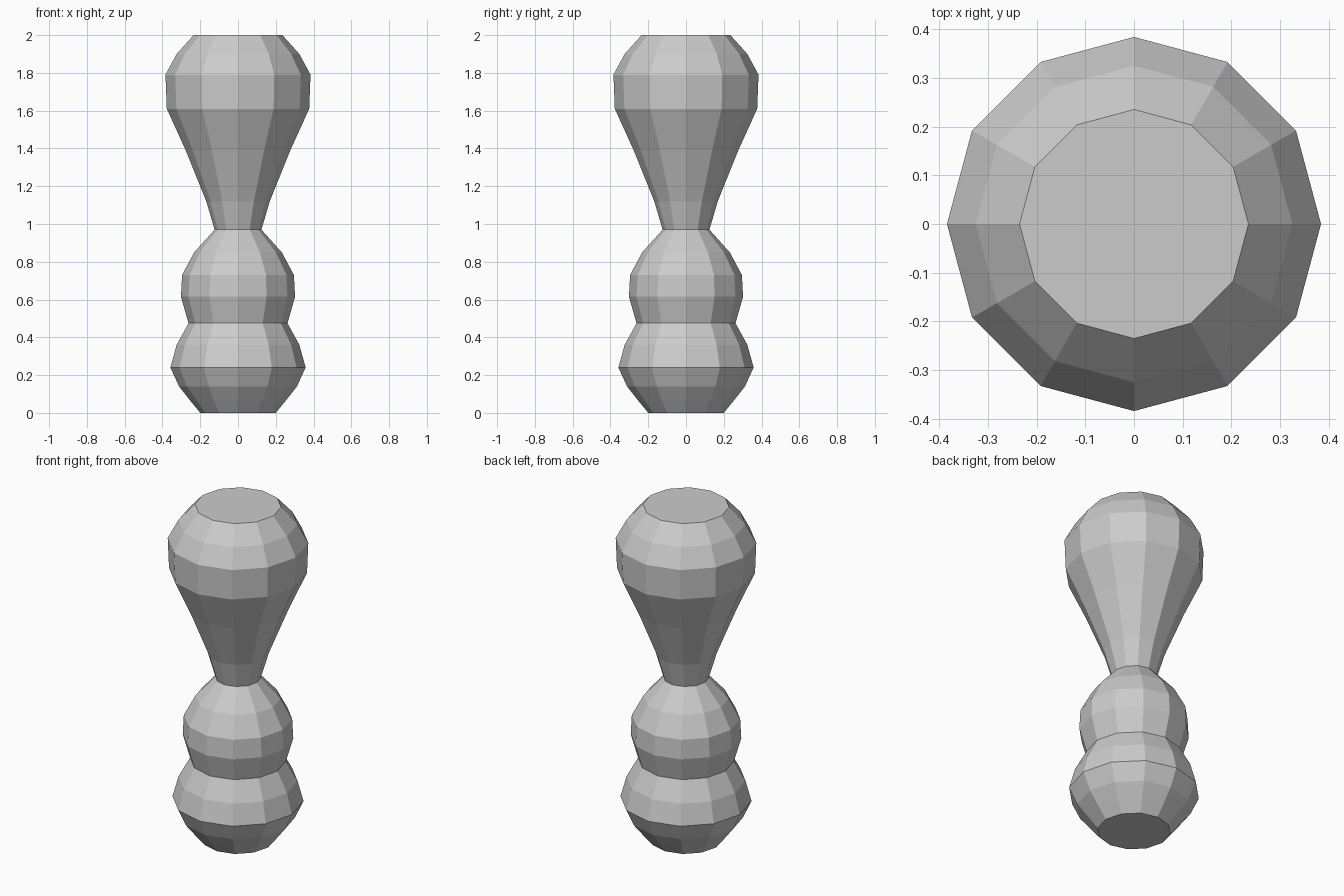
import bpy, bmesh
from math import cos, sin, pi

if "Cube" in bpy.data.objects:
    bpy.data.objects.remove(bpy.data.objects["Cube"])

SIDES = 12


def lathe(name, profile, cap_bottom=False, cap_top=False):
    """Revolve (radius, z) points into a flat-shaded 12-sided shell."""
    bm = bmesh.new()
    rings = [[bm.verts.new((r * cos(2 * pi * i / SIDES), r * sin(2 * pi * i / SIDES), z))
              for i in range(SIDES)] for r, z in profile]
    for low, high in zip(rings, rings[1:]):
        for i in range(SIDES):
            j = (i + 1) % SIDES
            bm.faces.new((low[i], low[j], high[j], high[i]))
    if cap_bottom:
        bm.faces.new(rings[0][::-1])
    if cap_top:
        bm.faces.new(rings[-1])
    mesh = bpy.data.meshes.new(name)
    bm.to_mesh(mesh)
    bm.free()
    obj = bpy.data.objects.new(name, mesh)
    bpy.context.collection.objects.link(obj)
    return obj


# Tapered foot with a closed underside
lathe("foot", [(0.20, 0), (0.253, 0.065), (0.312, 0.14), (0.358, 0.24)], cap_bottom=True)

# Lower bulge, narrowing to the first waist
lathe("lower_bulge", [(0.358, 0.24), (0.325, 0.36), (0.262, 0.475)])

# Rounded middle, narrowing to the neck
lathe("middle_bulge", [(0.262, 0.475), (0.302, 0.615), (0.296, 0.73),
                       (0.232, 0.85), (0.124, 0.97)])

# Flared head with a flat top
lathe("head", [(0.124, 0.97), (0.168, 1.12), (0.277, 1.39), (0.377, 1.61),
               (0.384, 1.79), (0.325, 1.90), (0.235, 2.0)], cap_top=True)
